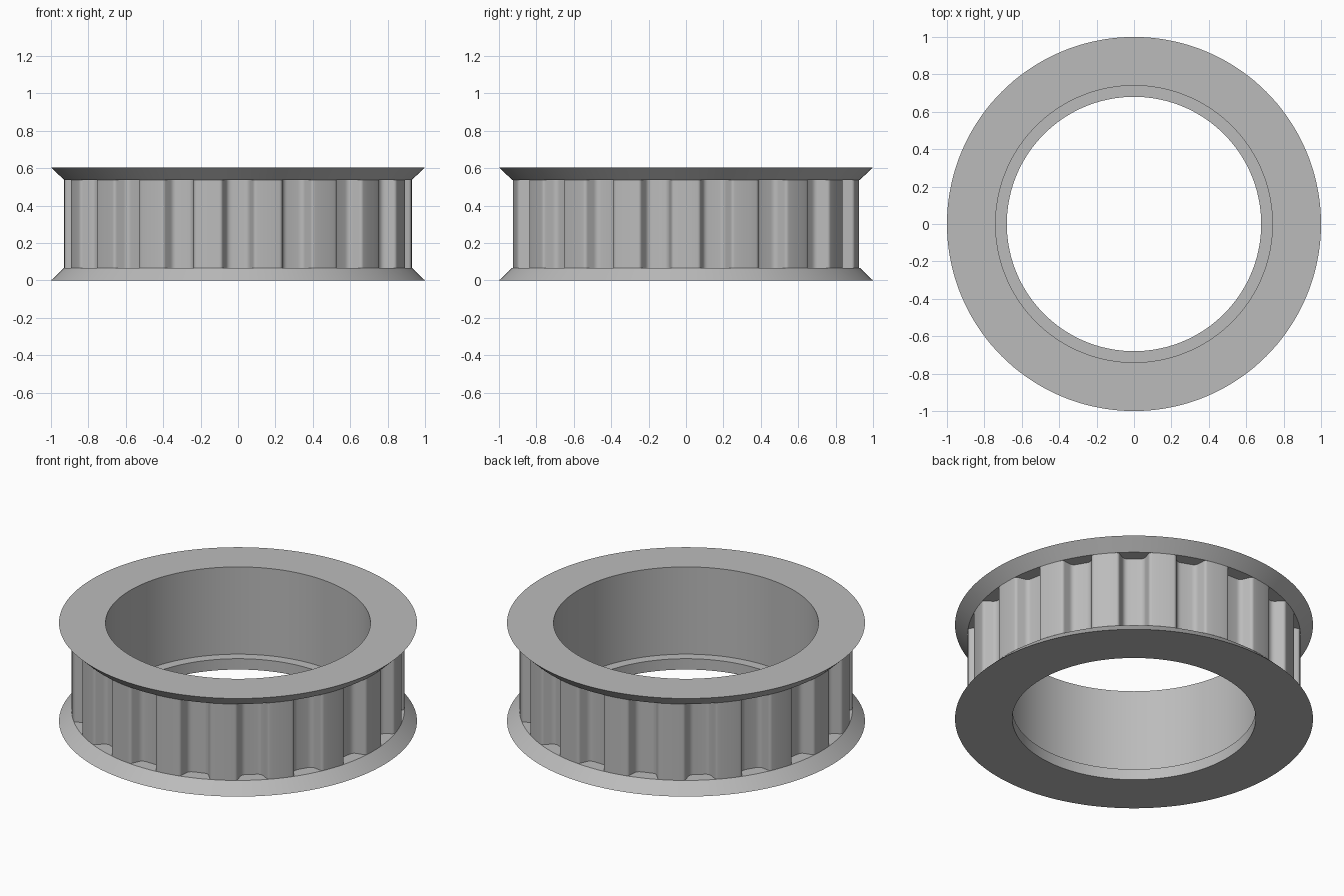
import bpy, bmesh, math
from mathutils import Vector

cube = bpy.data.objects.get("Cube")
if cube:
    bpy.data.objects.remove(cube, do_unlink=True)

HEIGHT, RIM = 0.605, 0.067            # total height, flange thickness
R_OUT, R_TOOTH, R_ROOT = 1.0, 0.93, 0.853
R_BORE, R_LIP = 0.74, 0.68
TEETH, SEGMENTS = 18, 144

steel = bpy.data.materials.new("grey_metal")
steel.use_nodes = True
GREY = (0.5, 0.5, 0.5, 1)
steel.diffuse_color = GREY
steel.node_tree.nodes["Principled BSDF"].inputs["Base Color"].default_value = GREY


def finish(name, bm):
    mesh = bpy.data.meshes.new(name)
    bm.to_mesh(mesh)
    bm.free()
    mesh.materials.append(steel)
    obj = bpy.data.objects.new(name, mesh)
    bpy.context.collection.objects.link(obj)
    bpy.ops.object.select_all(action='DESELECT')
    obj.select_set(True)
    bpy.context.view_layer.objects.active = obj
    bpy.ops.object.shade_smooth_by_angle(angle=math.radians(30))


def skin(name, rows, closed):
    """Join equal rows of points with quads; each row is a closed ring if asked."""
    bm = bmesh.new()
    rows = [[bm.verts.new(p) for p in row] for row in rows]
    for a, b in zip(rows, rows[1:]):
        n = len(a)
        for j in range(n if closed else n - 1):
            k = (j + 1) % n
            bm.faces.new((a[j], a[k], b[k], b[j]))
    finish(name, bm)


def lathe(name, profile):
    angles = [math.tau * i / SEGMENTS for i in range(SEGMENTS)]
    skin(name, [[(r * math.cos(a), r * math.sin(a), z) for a in angles]
                for r, z in profile], True)


def rounded(before, corner, after, size, steps=5):
    """Soft corner between two straight runs."""
    p = corner + (before - corner).normalized() * size
    q = corner + (after - corner).normalized() * size
    return [p.lerp(corner, t).lerp(corner.lerp(q, t), t)
            for t in (i / steps for i in range(steps + 1))]


# Flanges: the lower one carries the inner lip, the upper one the bore wall
TOP = HEIGHT - RIM
lathe("bottom_flange", [(R_BORE, RIM), (R_LIP, RIM), (R_LIP, 0), (R_OUT, 0),
                        (R_TOOTH, RIM), (R_ROOT - 0.02, RIM)])
lathe("top_flange_and_bore", [(R_ROOT - 0.02, TOP), (R_TOOTH, TOP), (R_OUT, HEIGHT),
                              (R_BORE, HEIGHT), (R_BORE, RIM)])

# One groove, radius along x and width along y, mirrored about its centre
half_pitch = math.pi / TEETH
shoulder = math.radians(5.3)
edge = Vector((R_TOOTH * math.cos(shoulder), R_TOOTH * math.sin(shoulder)))
root = Vector((R_ROOT, 0.056))
land = Vector((R_TOOTH * math.cos(half_pitch), R_TOOTH * math.sin(half_pitch)))
half = rounded(Vector((R_ROOT, 0)), root, edge, 0.025) + rounded(root, edge, land, 0.016)
start = math.atan2(half[-1].y, half[-1].x)
for i in range(1, 4):
    a = start + (half_pitch - start) * i / 3
    half.append(Vector((R_TOOTH * math.cos(a), R_TOOTH * math.sin(a))))
groove = [Vector((p.x, -p.y)) for p in reversed(half)] + half

# Toothed wall: the groove repeated around the ring
outline = []
for i in range(TEETH):
    a = -math.pi / 2 + i * 2 * half_pitch
    for p in groove[:-1]:
        outline.append((p.x * math.cos(a) - p.y * math.sin(a),
                        p.x * math.sin(a) + p.y * math.cos(a)))
skin("toothed_ring", [[(x, y, z) for x, y in outline] for z in (RIM, TOP)], True)
